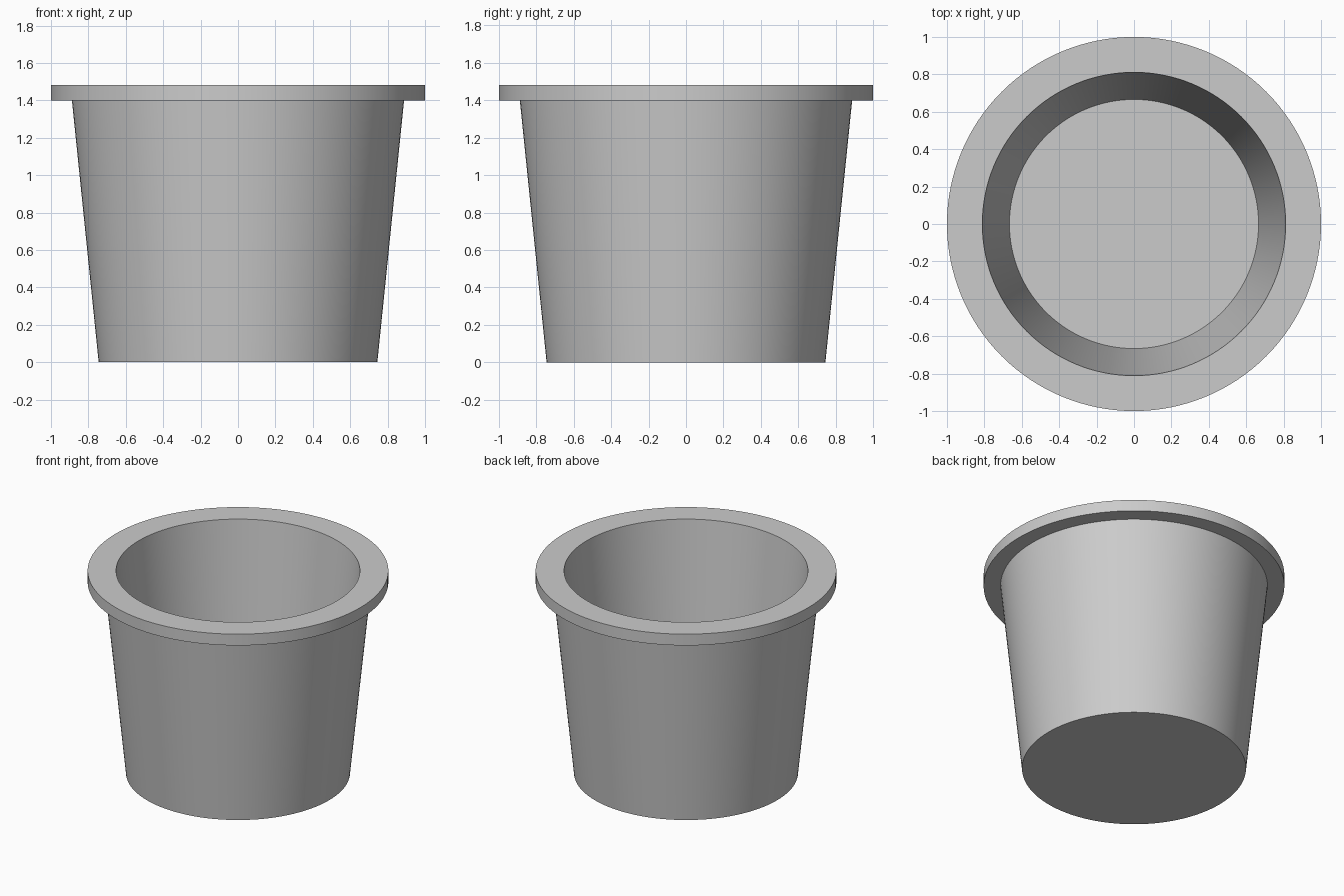
import bpy
import bmesh
import math

SEGMENTS = 128

cube = bpy.data.objects.get("Cube")
if cube:
    bpy.data.objects.remove(cube, do_unlink=True)

# Plain grey material
grey = bpy.data.materials.new("light_grey")
grey.use_nodes = True
colour = (0.6, 0.6, 0.6, 1.0)
grey.diffuse_color = colour
grey.node_tree.nodes["Principled BSDF"].inputs["Base Color"].default_value = colour


def lathe(name, profile, material):
    """Revolve a closed (radius, height) profile around z."""
    bm = bmesh.new()
    verts = [bm.verts.new((r, 0, z)) for r, z in profile]
    edges = [bm.edges.new(pair) for pair in zip(verts, verts[1:])]
    bmesh.ops.spin(bm, geom=verts + edges, cent=(0, 0, 0), axis=(0, 0, 1),
                   angle=math.tau, steps=SEGMENTS, use_duplicate=False)
    bmesh.ops.remove_doubles(bm, verts=bm.verts, dist=0.0001)
    bmesh.ops.recalc_face_normals(bm, faces=bm.faces)
    mesh = bpy.data.meshes.new(name)
    bm.to_mesh(mesh)
    bm.free()
    mesh.materials.append(material)
    obj = bpy.data.objects.new(name, mesh)
    bpy.context.collection.objects.link(obj)
    bpy.ops.object.select_all(action="DESELECT")
    obj.select_set(True)
    bpy.context.view_layer.objects.active = obj
    bpy.ops.object.shade_smooth_by_angle(angle=math.radians(30))
    return obj


# Tapered pot: base, outer wall, flat rim, inner wall, floor
lathe("pot", [
    (0, 0), (0.745, 0),
    (0.888, 1.4), (1, 1.4),
    (1, 1.483), (0.811, 1.483),
    (0.666, 0.075), (0, 0.075),
], grey)
